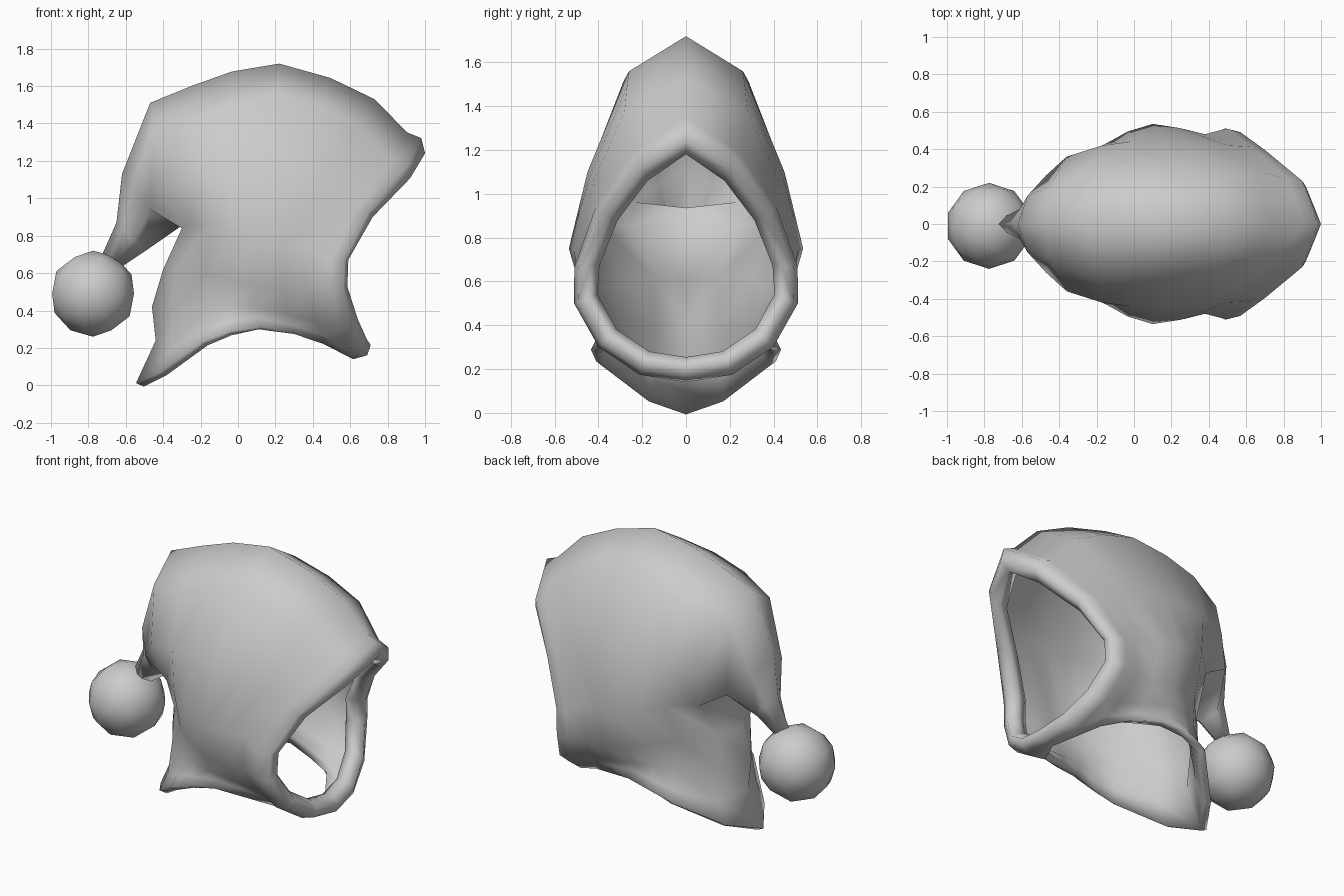
import bpy, bmesh, math
from mathutils import Vector

if "Cube" in bpy.data.objects:
    bpy.data.objects.remove(bpy.data.objects["Cube"])

cloth = bpy.data.materials.new("grey cloth")
cloth.diffuse_color = (0.6, 0.6, 0.6, 1)
cloth.use_nodes = True
cloth.node_tree.nodes["Principled BSDF"].inputs["Base Color"].default_value = cloth.diffuse_color


def finish(ob, angle):
    ob.data.materials.append(cloth)
    bpy.ops.object.select_all(action='DESELECT')
    ob.select_set(True)
    bpy.context.view_layer.objects.active = ob
    bpy.ops.object.shade_smooth_by_angle(angle=math.radians(angle))


# Half arches of the hood, from the crown line down to the neck hem
rim = [(.945, 0, 1.27), (.865, .21, 1.13), (.665, .365, .91), (.535, .455, .67),
       (.53, .46, .52), (.585, .36, .34), (.635, .19, .225), (.655, 0, .195)]
brow = [(.73, 0, 1.53), (.66, .28, 1.38), (.50, .42, 1.06), (.38, .48, .74),
        (.37, .465, .5), (.42, .36, .34), (.45, .29, .27), (.46, .25, .22)]
crown = [(.22, 0, 1.72), (.22, .26, 1.56), (.15, .45, 1.10), (.1, .535, .75),
         (.1, .47, .53), (.08, .42, .42), (.1, .40, .36), (.12, .41, .31)]
rear = [(-.25, 0, 1.60), (-.2, .30, 1.44), (-.17, .42, 1.12), (-.15, .43, .86),
        (-.17, .34, .6), (-.16, .34, .42), (-.17, .37, .3), (-.19, .41, .235)]
nape = [(-.47, 0, 1.51), (-.45, .2, 1.38), (-.36, .36, 1.08), (-.3, .29, .84),
        (-.34, .16, .62), (-.35, .16, .4), (-.36, .19, .2), (-.42, .19, .07)]
SPLIT = 3  # arches above this column run into the tail, below it into the neck
fold = (-.22, 0, .91)  # deep crease where the tail folds over
neck_line = [fold, (-.40, 0, .62), (-.46, 0, .42), (-.44, 0, .24), (-.545, 0, .012)]

# Tail: half rings from the top line round to the underside
tail = [nape[:SPLIT + 1],
        [(-.62, 0, 1.13), (-.57, .15, 1.05), (-.47, .26, .94), fold],
        [(-.65, 0, .87), (-.61, .08, .84), (-.56, .08, .77), (-.50, 0, .715)],
        [(-.73, 0, .69), (-.69, .04, .67), (-.66, .04, .65), (-.62, 0, .635)]]


def between(a, b, c, d):
    """Row halfway between b and c, following the curve through all four."""
    return [(9 * (Vector(q) + Vector(r)) - Vector(p) - Vector(s)) / 16
            for p, q, r, s in zip(a, b, c, d)]


def rolled(radial, forward):
    """Copy of the face rim pushed away from its middle and forward; fuller at the top."""
    out = []
    for p in rim:
        r = Vector((0, p[1], p[2] - .7)).normalized()
        fuller = 1 + max(0, p[2] - .9) * 1.3
        out.append(Vector(p) + r * radial * fuller + Vector((forward, 0, 0)))
    return out


bm = bmesh.new()


def loft(rows):
    grid = [[bm.verts.new(p) for p in row] for row in rows]
    for r, s in zip(grid, grid[1:]):
        for j in range(len(r) - 1):
            bm.faces.new((r[j], r[j + 1], s[j + 1], s[j]))


# Hood: rolled rim, body, tail and back of the neck as one shell
outer = rolled(.055, -.04)
loft([rolled(-.05, -.06), rolled(-.06, .0), rolled(-.02, .055), rolled(.035, .035), outer,
      brow, between(outer, brow, crown, rear), crown,
      between(brow, crown, rear, nape), rear, nape])
loft(tail)
loft([nape[SPLIT:], neck_line])
bmesh.ops.remove_doubles(bm, verts=bm.verts[:], dist=0.001)
me = bpy.data.meshes.new("hood")
bm.to_mesh(me)
bm.free()
hood = bpy.data.objects.new("hood", me)
bpy.context.collection.objects.link(hood)
finish(hood, 100)
m = hood.modifiers.new("mirror", 'MIRROR')
m.use_axis = (False, True, False)
m.use_clip = True
s = hood.modifiers.new("thickness", 'SOLIDIFY')
s.thickness = 0.045
s.offset = -1

# Ball at the end of the tail
bpy.ops.mesh.primitive_ico_sphere_add(subdivisions=2, radius=.23, location=(-.775, -.01, .49))
ball = bpy.context.object
ball.name = "pompom"
finish(ball, 70)
